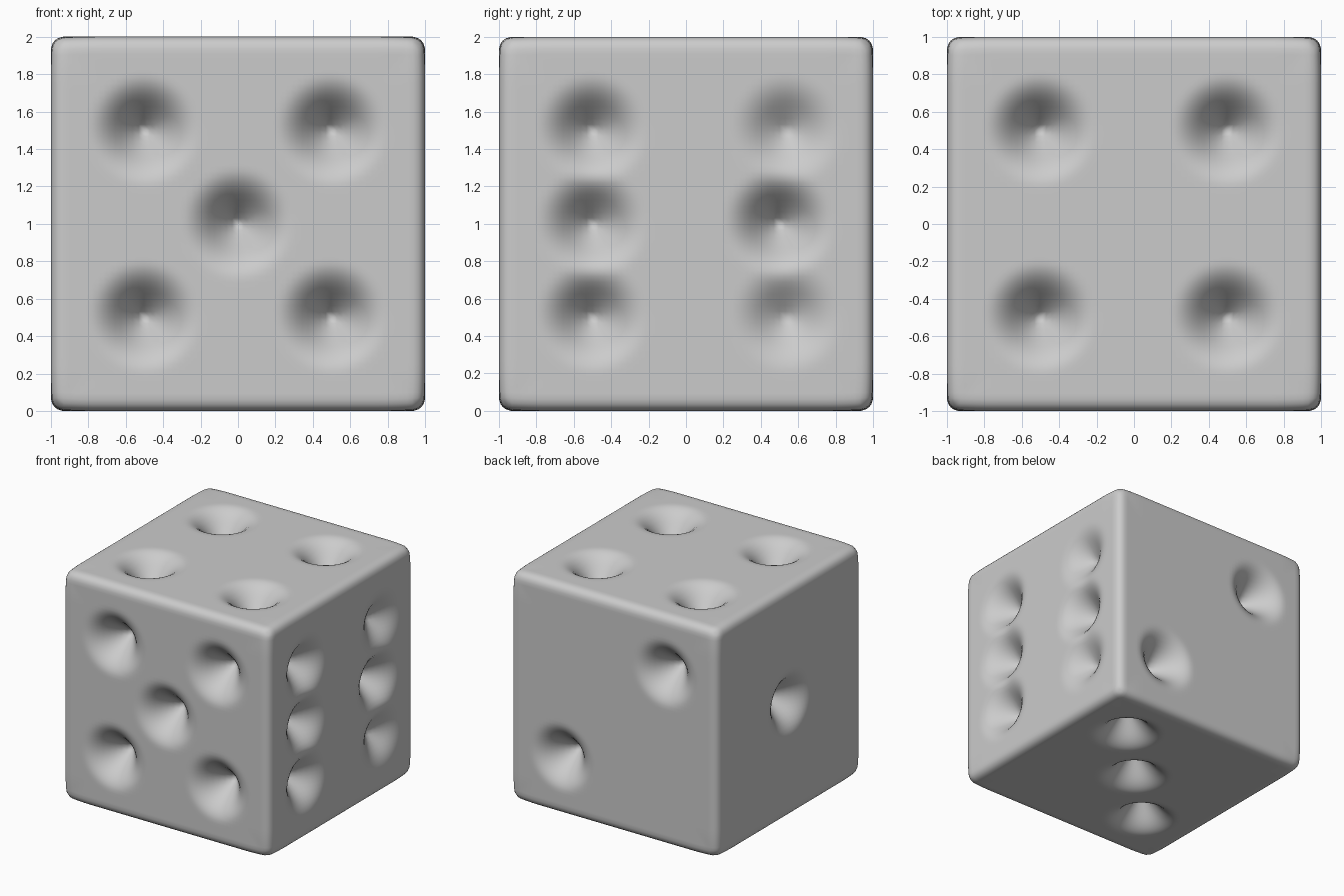
import bpy, bmesh
from mathutils import Vector

if "Cube" in bpy.data.objects:
    bpy.data.objects.remove(bpy.data.objects["Cube"])

ROUND = 0.07      # edge rounding
RADIUS = 0.3      # dimple radius
DEPTH = 0.28      # dimple depth
P = 0.5
CORNERS = [(-P, -P), (P, -P), (-P, P), (P, P)]


def on_face(axis, sign, spots):
    """Dimple centres on one face: (centre, inward direction, depth)."""
    result = []
    for a, b, *depth in spots:
        c = [a, b]
        c.insert(axis, sign)
        inward = Vector((0, 0, 0))
        inward[axis] = -sign
        result.append((Vector(c), inward, depth[0] if depth else DEPTH))
    return result


def falloff(r):
    """Cone in the middle, flaring smoothly into the face. 1 at centre, 0 at rim."""
    t = r / RADIUS
    if t >= 1:
        return 0.0
    if t <= 0.5:
        return 1 - t * 4 / 3
    return (1 - t) ** 2 * 4 / 3


# Dimples per face, z measured from the middle of the cube
dimples = (
    on_face(1, -1, CORNERS + [(0, 0)])                       # front: five
    + on_face(1, 1, [(-P, P), (P, -P)])                      # back: two
    + on_face(2, 1, CORNERS)                                 # top: four
    + on_face(2, -1, [(-P, -P), (0, 0), (P, P)])             # bottom: three
    + on_face(0, -1, [(0, 0)])                               # left: one
    + on_face(0, 1, [(-P, -P, 0.24), (-P, 0, 0.24), (-P, P, 0.24),
                     (0.54, -P, 0.16), (P, 0, 0.27), (0.54, P, 0.16)])  # right: six
)

# Dense cube
bm = bmesh.new()
bmesh.ops.create_cube(bm, size=2)
bmesh.ops.subdivide_edges(bm, edges=bm.edges[:], cuts=63, use_grid_fill=True)

for v in bm.verts:
    p = v.co.copy()
    # Rounded edges and slightly softened corners
    core = Vector([max(-1 + ROUND, min(1 - ROUND, k)) for k in p])
    q = core + (p - core).normalized() * ROUND
    w = max(0, min(abs(k) for k in p) - 0.75) / 0.25
    q *= 1 - 0.01 * w * w
    # Pressed-in dimples
    for centre, inward, depth in dimples:
        d = p - centre
        if abs(d.dot(inward)) < 1e-4 and d.length < RADIUS:
            q += inward * depth * falloff(d.length)
    v.co = q + Vector((0, 0, 1))

for f in bm.faces:
    f.smooth = True
bmesh.ops.recalc_face_normals(bm, faces=bm.faces[:])
mesh = bpy.data.meshes.new("dimpled_cube")
bm.to_mesh(mesh)
bm.free()
cube = bpy.data.objects.new("dimpled_cube", mesh)
bpy.context.collection.objects.link(cube)
